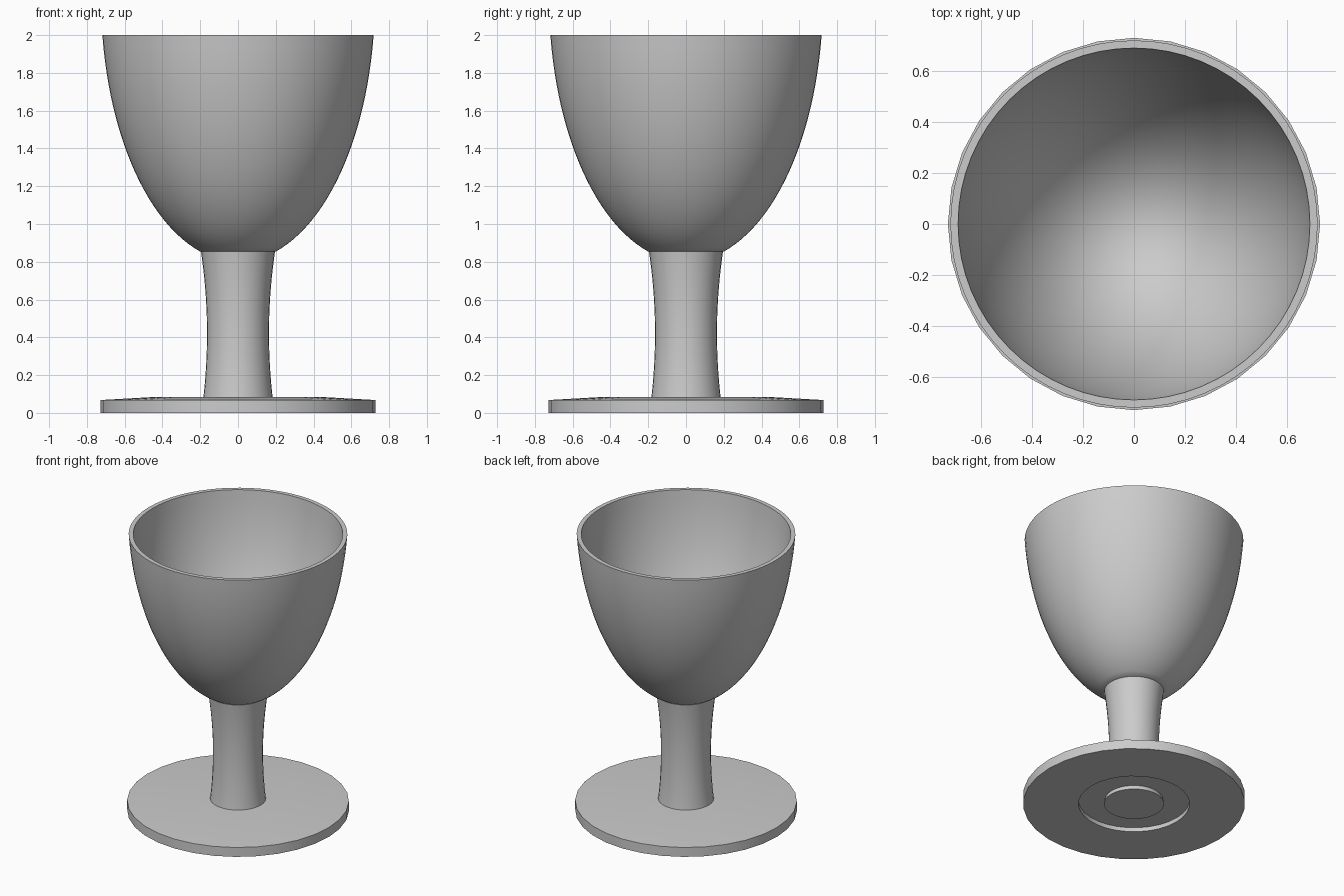
import bpy, math

cube = bpy.data.objects.get("Cube")
if cube:
    bpy.data.objects.remove(cube, do_unlink=True)

grey = bpy.data.materials.new("plain grey")
grey.use_nodes = True
colour = (0.6, 0.6, 0.6, 1)
grey.diffuse_color = colour
grey.node_tree.nodes["Principled BSDF"].inputs["Base Color"].default_value = colour


def lathe(name, profile, sides):
    """Spin a list of (radius, height) points about z; radius 0 becomes a pole."""
    verts, faces, rings = [], [], []
    for r, z in profile:
        n = sides if r > 0 else 1
        rings.append([len(verts) + i % n for i in range(sides)])
        for i in range(n):
            a = 2 * math.pi * i / sides
            verts.append((r * math.cos(a), r * math.sin(a), z))
    for low, high in zip(rings, rings[1:]):
        for i in range(sides):
            j = (i + 1) % sides
            quad = (low[i], low[j], high[j], high[i])
            faces.append(list(dict.fromkeys(quad)))
    mesh = bpy.data.meshes.new(name)
    mesh.from_pydata(verts, [], faces)
    mesh.materials.append(grey)
    obj = bpy.data.objects.new(name, mesh)
    bpy.context.collection.objects.link(obj)
    bpy.ops.object.select_all(action="DESELECT")
    obj.select_set(True)
    bpy.context.view_layer.objects.active = obj
    bpy.ops.object.shade_smooth_by_angle(angle=math.radians(35))
    return obj


def bowl_curve(top_radius, bottom, start, steps=24):
    """Elliptical wall from the given start angle up to the rim."""
    centre, end = 2.16, math.radians(82)
    height = (centre - bottom)
    scale = top_radius / math.sin(end)
    # the last point is moved exactly onto the rim height
    height_scale = (2.0 - bottom) / (1 - math.cos(end))
    return [(scale * math.sin(t), bottom + height_scale * (1 - math.cos(t)))
            for t in (start + (end - start) * i / steps for i in range(steps + 1))]


# Foot: disc with a gently raised top and a ring-shaped recess underneath
lathe("foot", [(0, 0.03), (0.365, 0.03), (0.365, 0), (0.728, 0),
               (0.728, 0.068), (0.43, 0.085), (0, 0.085)], 32)

# Stem: waisted column that runs through the foot down to the ground
stem = [(0, 0), (0.197, 0)]
for i in range(17):
    z = 0.05 + 0.82 * i / 16
    stem.append((0.164 + 0.17 * (z - 0.42) ** 2, z))
stem.append((0, 0.87))
lathe("stem", stem, 32)

# Bowl: outer wall up to the flat rim, then the inner wall down to the centre
outer = bowl_curve(0.718, 0.80, math.radians(16))
inner = bowl_curve(0.688, 0.87, 0)
lathe("bowl", [(0, outer[0][1])] + outer + inner[::-1], 64)
